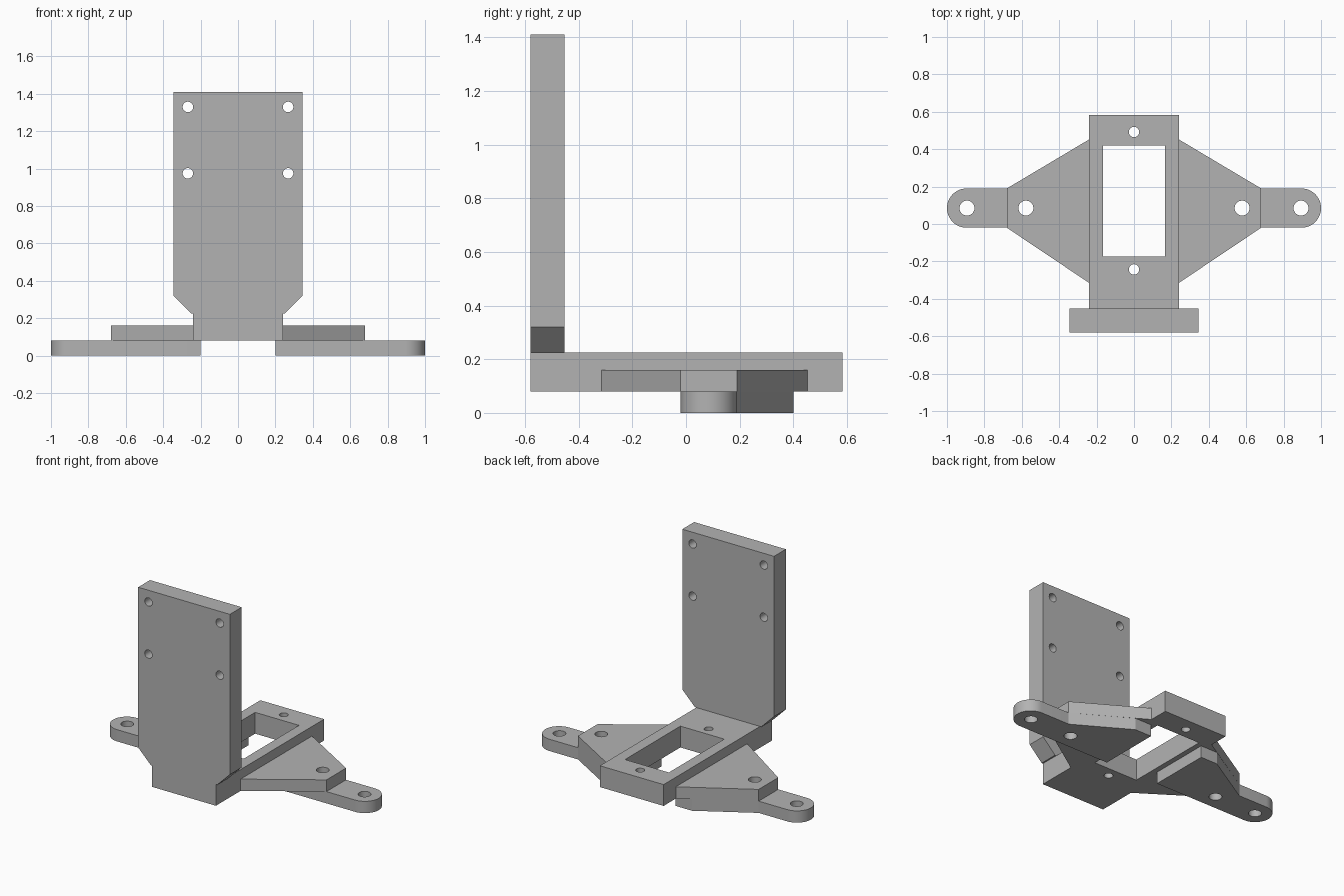
import bpy, bmesh
from math import sin, cos, pi, radians

if "Cube" in bpy.data.objects:
    bpy.data.objects.remove(bpy.data.objects["Cube"])

grey = bpy.data.materials.new("plain grey")
grey.use_nodes = True
GREY = (0.45, 0.45, 0.45, 1)
grey.diffuse_color = GREY
grey.node_tree.nodes["Principled BSDF"].inputs["Base Color"].default_value = GREY


def arc(cx, cy, r, start, end, n):
    """Points along an arc, both ends included."""
    angles = [start + (end - start) * i / n for i in range(n + 1)]
    return [(cx + r * cos(a), cy + r * sin(a)) for a in angles]


def circle(cx, cy, r, n=32):
    return arc(cx, cy, r, 0, 2 * pi, n)[:-1]


def prism(name, outlines, low, high, upright=False):
    """Extrude outlines along z, or along y when upright."""
    bm = bmesh.new()
    for outline in outlines:
        rings = []
        for t in (low, high):
            rings.append([bm.verts.new((u, t, v) if upright else (u, v, t))
                          for u, v in outline])
        bottom, top = rings
        bm.faces.new(bottom)
        bm.faces.new(top)
        for i in range(len(bottom)):
            bm.faces.new((bottom[i - 1], bottom[i], top[i], top[i - 1]))
    bmesh.ops.recalc_face_normals(bm, faces=bm.faces)
    mesh = bpy.data.meshes.new(name)
    bm.to_mesh(mesh)
    bm.free()
    mesh.materials.append(grey)
    obj = bpy.data.objects.new(name, mesh)
    bpy.context.collection.objects.link(obj)
    return obj


def plate(name, outline, openings, low, high, upright=False):
    """A flat plate with openings cut right through."""
    obj = prism(name, [outline], low, high, upright)
    cutter = prism(name + "_cutter", openings, low - 0.05, high + 0.05, upright)
    cutter.hide_render = True
    mod = obj.modifiers.new("openings", 'BOOLEAN')
    mod.operation = 'DIFFERENCE'
    mod.solver = 'EXACT'
    mod.object = cutter
    bpy.ops.object.select_all(action='DESELECT')
    bpy.context.view_layer.objects.active = obj
    obj.select_set(True)
    bpy.ops.object.modifier_apply(modifier=mod.name)
    bpy.data.objects.remove(cutter)
    bpy.ops.object.shade_smooth_by_angle(angle=radians(30))
    return obj


def rect(x, y0, y1):
    return [(-x, y0), (x, y0), (x, y1), (-x, y1)]


# Base frame with its rectangular window and two screw holes
plate("base_frame", rect(0.24, -0.58, 0.583),
      [rect(0.165, -0.175, 0.42), circle(0, 0.492, 0.028), circle(0, -0.243, 0.028)],
      0.08, 0.225)

# Upright back plate with chamfered lower corners and four screw holes
half = [(0.25, 0.225), (0.345, 0.32), (0.345, 1.41)]
plate("upright_plate", half + [(-x, z) for x, z in reversed(half)],
      [circle(s * 0.268, z, 0.028) for s in (-1, 1) for z in (0.975, 1.33)],
      -0.58, -0.453, upright=True)

# Tapered wings above, round-ended mounting arms below, on both sides
wing = [(0.24, -0.315), (0.68, -0.02), (0.68, 0.19), (0.24, 0.452)]
arm = ([(0.2, -0.02)] + arc(0.895, 0.085, 0.105, -pi / 2, pi / 2, 24)
       + [(0.68, 0.19), (0.325, 0.4), (0.2, 0.4)])
for side, s in (("left", 1), ("right", -1)):
    def flip(points):
        return [(s * x, y) for x, y in points]
    inner, outer = flip(circle(0.578, 0.085, 0.04)), flip(circle(0.893, 0.085, 0.04))
    plate(side + "_wing", flip(wing), [inner], 0.08, 0.16)
    plate(side + "_mounting_arm", flip(arm), [inner, outer], 0, 0.08)
